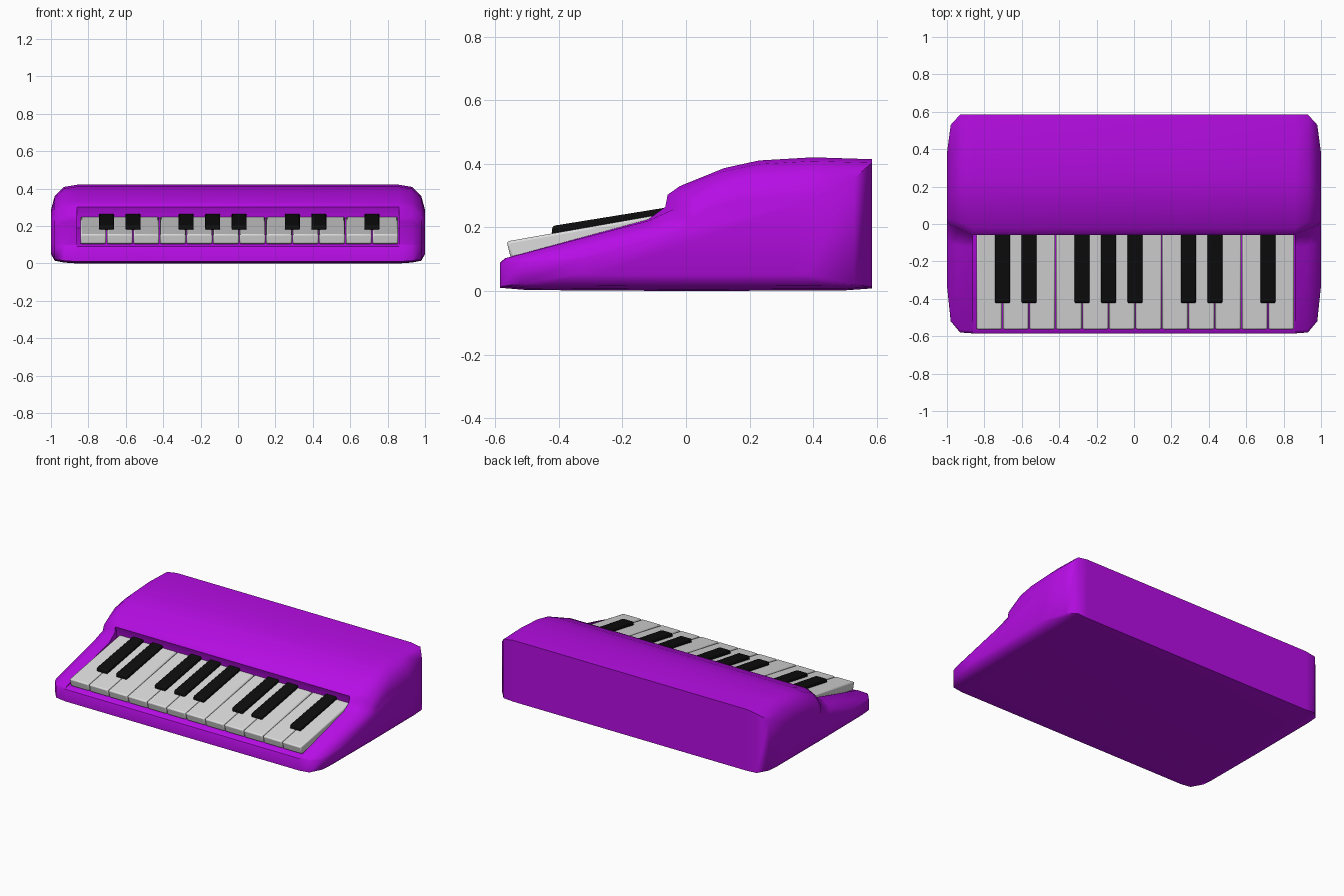
import bpy, bmesh, math

if "Cube" in bpy.data.objects:
    bpy.data.objects.remove(bpy.data.objects["Cube"])


def material(name, rgb):
    m = bpy.data.materials.new(name)
    m.diffuse_color = (*rgb, 1)
    m.use_nodes = True
    m.node_tree.nodes["Principled BSDF"].inputs["Base Color"].default_value = m.diffuse_color
    return m


PURPLE = material("purple plastic", (0.47, 0.004, 0.78))
WHITE = material("white keys", (0.72, 0.72, 0.72))
BLACK = material("black keys", (0.004, 0.004, 0.004))


def loft(name, loops, mat, bevel=0.0, angle=40):
    """Skin a row of equal-length loops and cap both ends."""
    bm = bmesh.new()
    rows = [[bm.verts.new(p) for p in loop] for loop in loops]
    n = len(rows[0])
    for a, b in zip(rows, rows[1:]):
        for i in range(n):
            j = (i + 1) % n
            bm.faces.new((a[i], a[j], b[j], b[i]))
    bm.faces.new(rows[0][::-1])
    bm.faces.new(rows[-1])
    bmesh.ops.remove_doubles(bm, verts=bm.verts, dist=1e-5)
    bmesh.ops.recalc_face_normals(bm, faces=bm.faces)
    me = bpy.data.meshes.new(name)
    bm.to_mesh(me)
    bm.free()
    me.materials.append(mat)
    ob = bpy.data.objects.new(name, me)
    bpy.context.collection.objects.link(ob)
    if bevel:
        mod = ob.modifiers.new("soft edges", "BEVEL")
        mod.width = bevel
        mod.segments = 2
        mod.limit_method = "ANGLE"
    bpy.ops.object.select_all(action="DESELECT")
    ob.select_set(True)
    bpy.context.view_layer.objects.active = ob
    bpy.ops.object.shade_smooth_by_angle(angle=math.radians(angle))
    return ob


# Side profile (y, z): front lip, slope, hood, back, underside
profile = [(-0.585, 0.01), (-0.585, 0.09), (-0.57, 0.103), (-0.12, 0.225),
           (-0.065, 0.265), (-0.058, 0.303), (-0.02, 0.33), (0.12, 0.387),
           (0.23, 0.411), (0.4, 0.421), (0.585, 0.415), (0.585, 0.008),
           (0.5, 0.002), (0.0, 0.0), (-0.5, 0.003)]
# The same profile with the key bed sunk under the hood
recess = list(profile)
recess[2:5] = [(-0.57, 0.1), (-0.04, 0.19), (-0.045, 0.268)]


def station(x, y_half_front=0.585, y_half_back=0.585, z_scale=1, lift=0, hood=0):
    loop = []
    for i, (y, z) in enumerate(profile):
        y = y * (y_half_front if y < 0 else y_half_back) / 0.585
        if i in (4, 5, 6):
            y += hood
        loop.append((x, y, lift + z * z_scale))
    return loop


# Body: rounded ends on both sides of the sunken key bed
ends = [(0.86,), (0.93, 0.58, 0.585, 0.96, 0.005, 0.03),
        (0.98, 0.52, 0.53, 0.82, 0.015, 0.045), (1.0, 0.33, 0.38, 0.56, 0.05, 0.045)]
loops = [station(-e[0], *e[1:]) for e in reversed(ends)]
loops += [[(x, y, z) for y, z in recess] for x in (-0.86, 0.86)]
loops += [station(*e) for e in ends]
loft("keyboard_body", loops, PURPLE, angle=55)


def key(name, x0, x1, side, mat, bevel):
    loft(name, [[(x, y, z) for y, z in side] for x in (x0, x1)], mat, bevel, 35)


# White keys
white_side = [(-0.552, 0.104), (-0.565, 0.156), (-0.02, 0.252), (-0.02, 0.195)]
left, pitch = -0.845, 1.703 / 12
for i in range(12):
    x = left + i * pitch
    key(f"white_key_{i + 1}", x + 0.002, x + pitch - 0.002, white_side, WHITE, 0.008)

# Black keys, sitting over the joints between white keys
black_side = [(-0.424, 0.178), (-0.42, 0.205), (-0.03, 0.268), (-0.03, 0.245)]
for i, j in enumerate((1, 2, 4, 5, 6, 8, 9, 11)):
    x = left + j * pitch
    key(f"black_key_{i + 1}", x - 0.04, x + 0.04, black_side, BLACK, 0.007)
